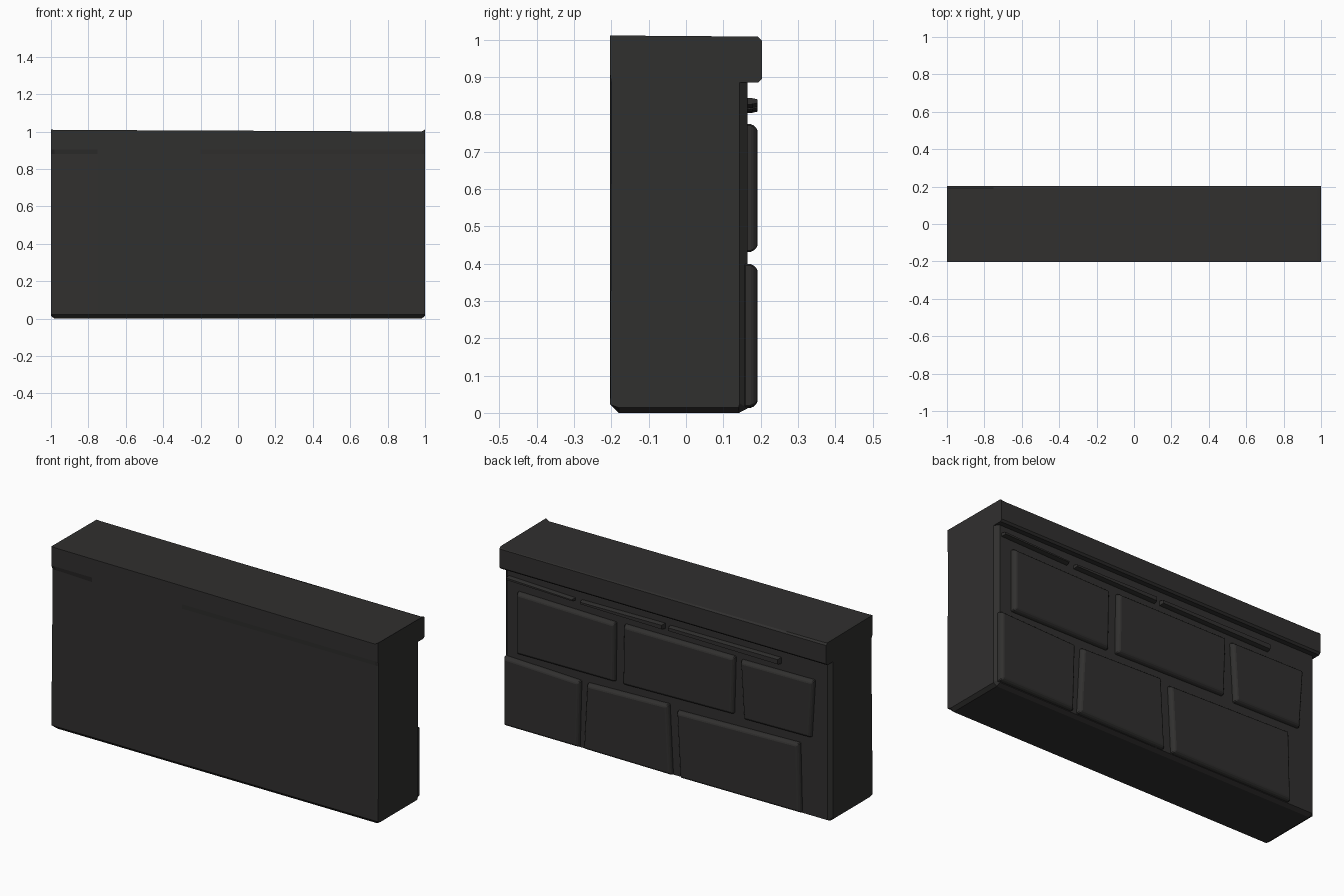
import bpy, bmesh

if "Cube" in bpy.data.objects:
    bpy.data.objects.remove(bpy.data.objects["Cube"])

mat = bpy.data.materials.new("dark_stone")
mat.diffuse_color = (0.03, 0.029, 0.028, 1)
mat.use_nodes = True
mat.node_tree.nodes["Principled BSDF"].inputs["Base Color"].default_value = mat.diffuse_color


def loft(name, sections, bevel=0):
    """Skin equal-length closed sections and cap both ends."""
    bm = bmesh.new()
    rings = [[bm.verts.new(p) for p in s] for s in sections]
    n = len(rings[0])
    for a, b in zip(rings, rings[1:]):
        for i in range(n):
            j = (i + 1) % n
            bm.faces.new((a[i], a[j], b[j], b[i]))
    bm.faces.new(rings[0][::-1])
    bm.faces.new(rings[-1])
    bmesh.ops.recalc_face_normals(bm, faces=bm.faces)
    me = bpy.data.meshes.new(name)
    bm.to_mesh(me)
    bm.free()
    ob = bpy.data.objects.new(name, me)
    bpy.context.collection.objects.link(ob)
    me.materials.append(mat)
    if bevel:
        m = ob.modifiers.new("worn_edges", 'BEVEL')
        m.width = bevel
        m.segments = 1
    return ob


def wall_section(x, back, bottom, top, lip):
    """Wall with overhanging coping, cut across its length."""
    profile = [(-0.18, bottom), (0.142, bottom), (back, bottom + 0.012), (back, 0.885),
               (0.193, 0.885), (0.203, 0.895), (0.203, 0.997), (0.193, top - 0.003),
               (-0.203, top), (-0.203, 0.905), (-0.203 + lip, 0.88), (-0.203, 0.022)]
    return [(x, y, z) for y, z in profile]


# Wall and coping, with slightly raised, chamfered ends
loft("wall", [
    wall_section(-1.0, 0.143, 0.014, 1.011, 0.012),
    wall_section(-0.98, 0.165, 0.0, 1.009, 0.012),
    wall_section(-0.75, 0.165, 0.0, 1.008, 0.0),
    wall_section(-0.2, 0.165, 0.0, 1.006, 0.0),
    wall_section(0.98, 0.165, 0.0, 1.0, 0.004),
    wall_section(1.0, 0.143, 0.014, 1.011, 0.004)])

# Raised stones: x at top left/right, x at bottom left/right,
# z at top left/right, z at bottom left/right (left = lower x)
stones = {
    "lower_stone_1": (0.52, 0.99, 0.53, 0.99, 0.385, 0.40, 0.015, 0.015),
    "lower_stone_2": (-0.02, 0.48, -0.04, 0.50, 0.40, 0.385, 0.012, 0.015),
    "lower_stone_3": (-0.82, -0.07, -0.83, -0.09, 0.40, 0.38, 0.015, 0.012),
    "upper_stone_1": (0.305, 0.91, 0.31, 0.91, 0.765, 0.775, 0.435, 0.43),
    "upper_stone_2": (-0.425, 0.255, -0.415, 0.26, 0.772, 0.77, 0.45, 0.435),
    "upper_stone_3": (-0.91, -0.46, -0.89, -0.48, 0.77, 0.765, 0.447, 0.44),
    "top_strip_1": (0.56, 0.97, 0.56, 0.97, 0.832, 0.845, 0.815, 0.825),
    "top_strip_2": (0.01, 0.52, 0.01, 0.52, 0.838, 0.832, 0.806, 0.812),
    "top_strip_3": (-0.70, -0.02, -0.70, -0.02, 0.838, 0.835, 0.802, 0.808),
}
for name, (tl, tr, bl, br, ztl, ztr, zbl, zbr) in stones.items():
    strip = name.startswith("top")
    d = 0.005 if strip else 0.014

    def outline(y, k):
        return [(bl + k, y, zbl + k), (br - k, y, zbr + k),
                (tr - k, y, ztr - k), (tl + k, y, ztl - k)]
    loft(name, [outline(0.155, 0), outline(0.178, 0.002), outline(0.191, d)],
         0 if strip else 0.004)
